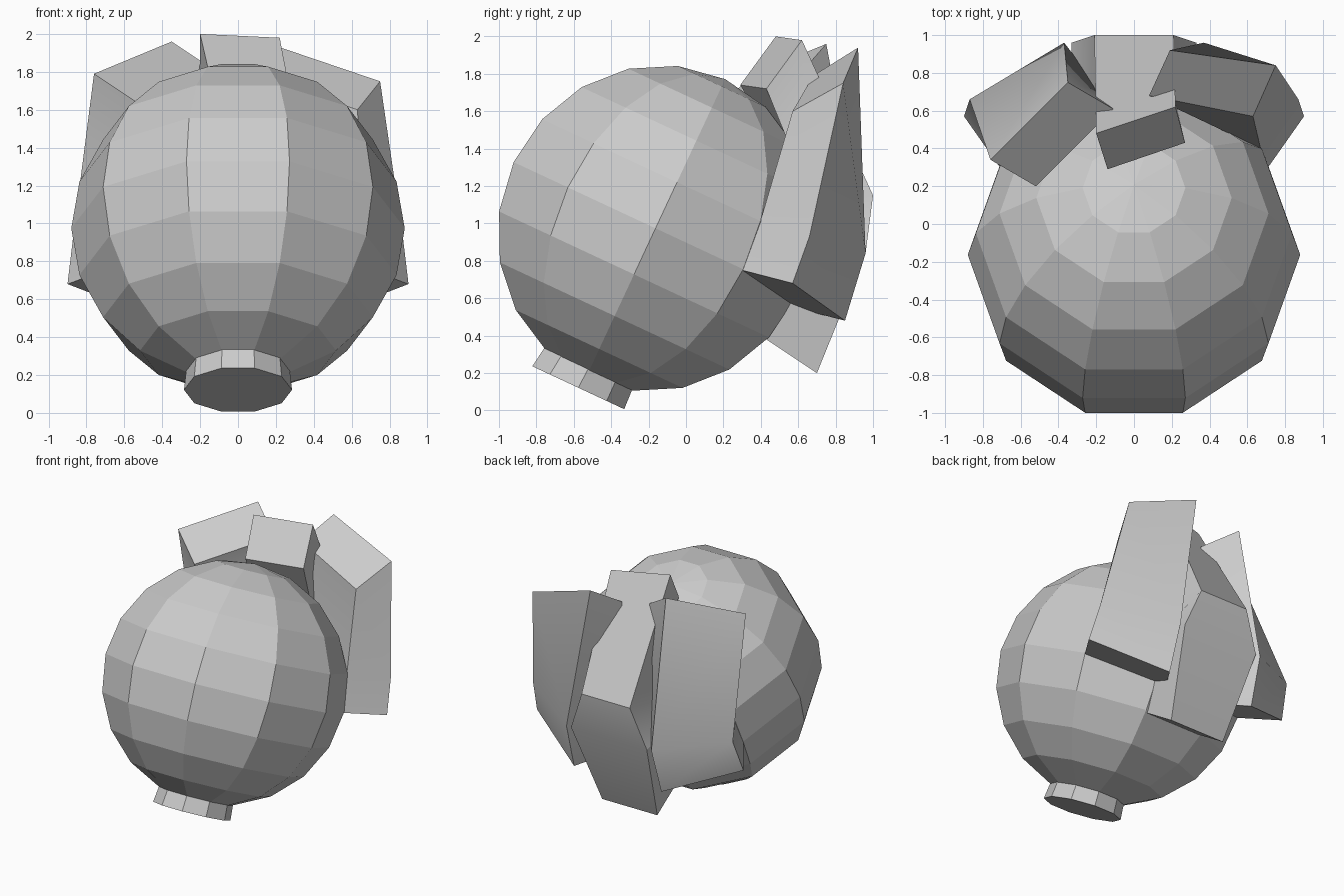
import bpy, bmesh
from math import sin, cos, pi, radians
from mathutils import Matrix, Vector

if "Cube" in bpy.data.objects:
    bpy.data.objects.remove(bpy.data.objects["Cube"])

R, SIDES = 0.88, 10
TILT = Matrix.Translation((0, -0.163, 0.974)) @ Matrix.Rotation(radians(-25), 4, 'X')


def make_object(name, bm, smooth=False):
    bmesh.ops.recalc_face_normals(bm, faces=bm.faces)
    mesh = bpy.data.meshes.new(name)
    bm.to_mesh(mesh)
    bm.free()
    ob = bpy.data.objects.new(name, mesh)
    bpy.context.collection.objects.link(ob)
    if smooth:
        bpy.ops.object.select_all(action='DESELECT')
        ob.select_set(True)
        bpy.context.view_layer.objects.active = ob
        bpy.ops.object.shade_smooth_by_angle(angle=radians(30))
    return ob


def loft(name, rings, smooth=False, matrix=Matrix()):
    """Join matching rings of points with quads and cap both ends."""
    bm = bmesh.new()
    vs = [[bm.verts.new(matrix @ Vector(p)) for p in ring] for ring in rings]
    n = len(rings[0])
    for a, b in zip(vs, vs[1:]):
        for i in range(n):
            j = (i + 1) % n
            bm.faces.new((a[i], a[j], b[j], b[i]))
    bm.faces.new(vs[0])
    bm.faces.new(vs[-1])
    return make_object(name, bm, smooth)


def circle(r, z, y=0):
    return [(r * cos(2 * pi * i / SIDES), y + r * sin(2 * pi * i / SIDES), z)
            for i in range(SIDES)]


def mirror(ring):
    return [(-x, y, z) for x, y, z in ring]


# tilted ball: ten sides, ten bands
body = loft("body", [circle(max(R * cos(t), 0.001), R * sin(t))
                     for t in [radians(-90 + 18 * k) for k in range(11)]], matrix=TILT)

# short neck under the ball
loft("neck", [circle(0.272, -0.82, -0.008), circle(0.285, -0.947, -0.014)], matrix=TILT)

# back plates; each ring is outer back, inner back, inner front, outer front
low_mid = [(.87, .66, .93), (.37, .96, .84), (.17, .70, .93), (.67, .40, 1.02)]
low_end = [(.90, .57, .68), (.38, .85, .48), (.19, .58, .55), (.71, .30, .75)]
right_top = [(.75, .84, 1.75), (.19, .92, 1.94), (.08, .68, 1.79), (.63, .57, 1.60)]
left_top = [(-.76, .34, 1.79), (-.35, .75, 1.96), (-.11, .61, 1.80), (-.52, .20, 1.63)]
loft("right_plate", [right_top, low_mid, low_end], True)
loft("left_plate", [left_top, mirror(low_mid), mirror(low_end)], True)


# middle plate, symmetric below its twisted top
def band(w, yb, zb, yf, zf):
    return [(-w, yb, zb), (w, yb, zb), (w, yf, zf), (-w, yf, zf)]


middle_top = [(-.20, .48, 2.0), (.22, .62, 1.98), (.27, .43, 1.72), (-.14, .29, 1.74)]
loft("middle_plate", [middle_top, band(.21, 1.0, 1.15, .69, 1.08),
                      band(.33, .96, .84, .65, .88), band(.24, .70, .20, .43, .38)], True)
